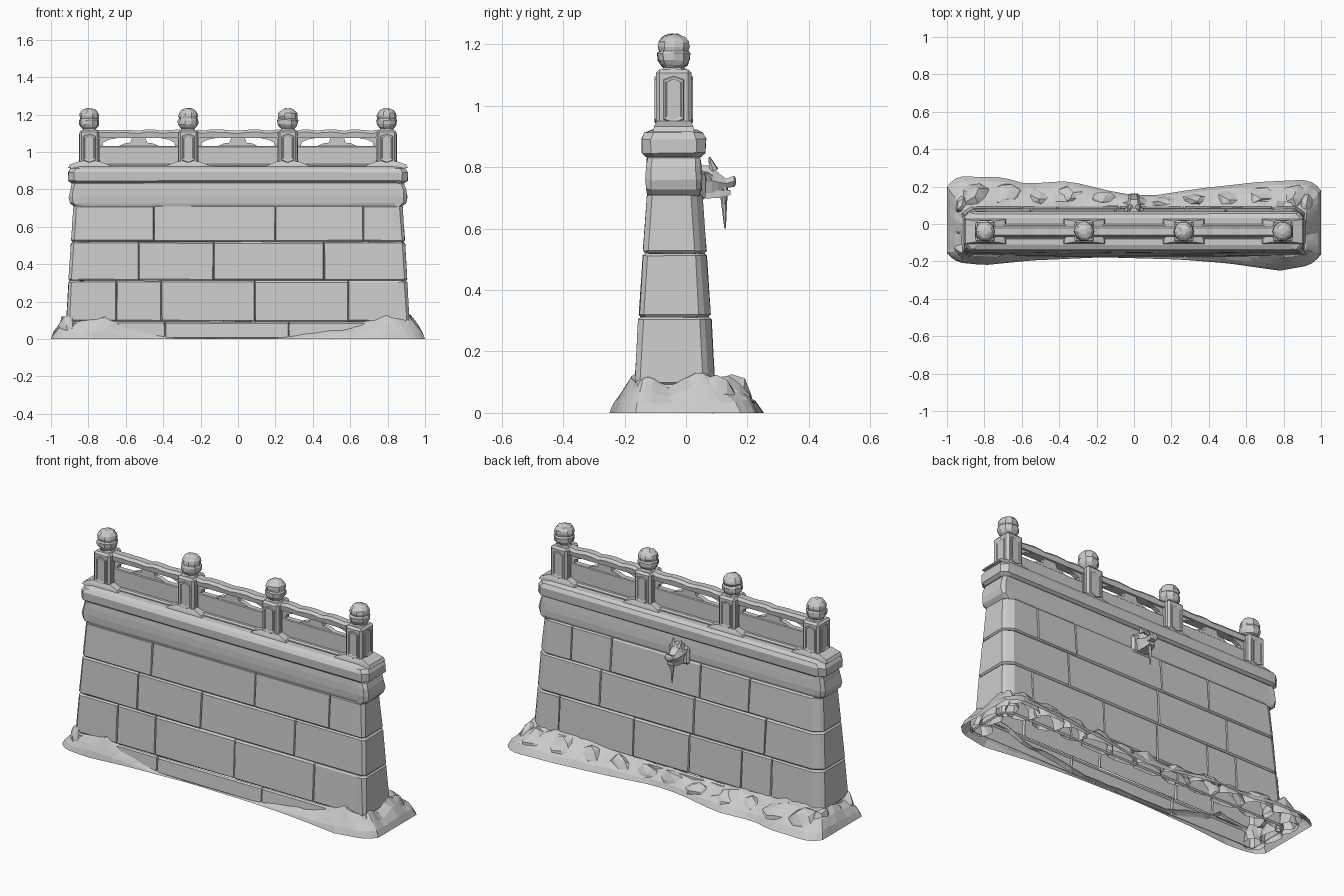
import bpy, bmesh, math, random
from mathutils import Vector, Matrix, noise

random.seed(4)
if "Cube" in bpy.data.objects:
    bpy.data.objects.remove(bpy.data.objects["Cube"])

stone = bpy.data.materials.new("pale_grey_stone")
stone.use_nodes = True
stone.diffuse_color = (0.6, 0.6, 0.6, 1)
stone.node_tree.nodes["Principled BSDF"].inputs["Base Color"].default_value = (0.6, 0.6, 0.6, 1)
CY = -0.04  # centre line of the wall


def finish(name, bm, bevel=0.0, jitter=0.0):
    for v in bm.verts:
        v.co += Vector([random.uniform(-jitter, jitter) for _ in range(3)])
    bmesh.ops.recalc_face_normals(bm, faces=bm.faces)
    mesh = bpy.data.meshes.new(name)
    bm.to_mesh(mesh)
    bm.free()
    mesh.materials.append(stone)
    ob = bpy.data.objects.new(name, mesh)
    bpy.context.collection.objects.link(ob)
    if bevel:
        mod = ob.modifiers.new("worn_edges", "BEVEL")
        mod.width, mod.segments, mod.limit_method = bevel, 1, "ANGLE"


def loft(name, rings, bottom=True, top=True, **kw):
    bm = bmesh.new()
    loops = [[bm.verts.new(p) for p in ring] for ring in rings]
    n = len(loops[0])
    for a, b in zip(loops, loops[1:]):
        for i in range(n):
            j = (i + 1) % n
            bm.faces.new((a[i], a[j], b[j], b[i]))
    if bottom:
        bm.faces.new(loops[0])
    if top:
        bm.faces.new(loops[-1])
    finish(name, bm, **kw)


def box(name, lo, hi, **kw):
    corners = [(0, 0), (1, 0), (1, 1), (0, 1)]
    rings = [[((lo[0], hi[0])[i], (lo[1], hi[1])[j], z) for i, j in corners] for z in (lo[2], hi[2])]
    loft(name, rings, **kw)


# Plan outline, notched where two blocks meet; the back stands proud of its corners
def outline(hx, hy, z, front=(), back=(), c=0.016, proud=0.0, w=0.004, d=0.012):
    pts = []
    for sign, seams in ((-1, sorted(front)), (1, sorted(back, reverse=True))):
        step = proud if sign > 0 else 0
        edge, face = sign * (hy - step), sign * (hy + step * 0.5)
        pts += [(sign * (hx - c), edge), (sign * (hx - 0.05), face)]
        for s in seams:
            pts += [(s + sign * w, face), (s, face - sign * d), (s - sign * w, face)]
        pts += [(-sign * (hx - 0.05), face), (-sign * (hx - c), edge),
                (-sign * hx, edge - sign * c), (-sign * hx, -sign * (hy - c - (proud - step)))]
    return [(x, y + CY, z) for x, y in pts]


def course(name, z0, z1, low, high, front, back, e=0.008, **caps):
    rings = []
    for z, inset in ((z0, e), (z0 + e, 0), (z1 - e, 0), (z1, e)):
        t = (z - z0) / (z1 - z0)
        hx, hy = [a + (b - a) * t - inset for a, b in zip(low, high)]
        rings.append(outline(hx, hy, z, front, back, proud=0.014))
    loft(name, rings, jitter=0.0015, **caps)


# Masonry courses, from the ground up; the base is hollow
course("footing_course", 0, 0.092, (0.93, 0.138), (0.92, 0.13), (-0.39, 0.27), (0.5, -0.2), bottom=False, top=False)
course("lower_course", 0.092, 0.312, (0.918, 0.127), (0.905, 0.115),
       (-0.65, -0.41, 0.09, 0.59), (0.74, 0.27, -0.08, -0.41, -0.6), bottom=False)
course("middle_course", 0.312, 0.52, (0.906, 0.113), (0.893, 0.1), (-0.53, -0.13, 0.46), (0.49, -0.1, -0.55))
course("upper_course", 0.52, 0.715, (0.893, 0.1), (0.88, 0.086), (-0.45, 0.2, 0.67), (0.68, 0.43, -0.13, -0.44))

# Cornice and coping stones
profile = [(0.708, 0.876, 0.083), (0.726, 0.898, 0.089), (0.76, 0.904, 0.091), (0.8, 0.897, 0.089),
           (0.832, 0.888, 0.086), (0.838, 0.875, 0.078)]
loft("cornice", [outline(hx, hy, z) for z, hx, hy in profile], jitter=0.003)
profile = [(0.834, 0.89, 0.088), (0.846, 0.908, 0.103), (0.892, 0.908, 0.105), (0.912, 0.895, 0.095), (0.922, 0.87, 0.072)]
loft("coping", [outline(hx, hy, z, c=0.03) for z, hx, hy in profile], jitter=0.002)


# Eight-sided upright panel outline, used for the post decoration
def panel_ring(half_w, half_h, cut):
    return [(-half_w, cut - half_h), (0, -half_h), (half_w, cut - half_h),
            (half_w, half_h - cut), (0, half_h), (-half_w, half_h - cut)]


# Balustrade posts with framed panels and domed finials
def post(x):
    bm = bmesh.new()
    bmesh.ops.create_cube(bm, size=1, matrix=Matrix.Translation((x, CY, 1.016)) @ Matrix.Diagonal((0.104, 0.116, 0.204, 1)))
    bmesh.ops.bevel(bm, geom=bm.edges[:], offset=0.011, segments=1, affect="EDGES")
    finish("post", bm)
    for k in range(4):
        turn = Matrix.Translation((x, CY, 1.02)) @ Matrix.Rotation(k * math.pi / 2, 4, "Z")
        out = 0.052 if k % 2 else 0.058
        steps = [(0.034, 0.078, -0.002), (0.031, 0.075, 0.004), (0.026, 0.07, 0.004), (0.022, 0.066, 0.001)]
        loft("post_panel", [[turn @ Vector((px, -out - rise, pz)) for px, pz in panel_ring(w, h, 0.012)]
                            for w, h, rise in steps], bottom=False)
    profile = [(1.112, 0.044), (1.124, 0.034), (1.134, 0.046), (1.148, 0.054), (1.17, 0.055), (1.178, 0.05),
               (1.192, 0.053), (1.208, 0.05), (1.224, 0.037), (1.233, 0.016)]
    ring = lambda z, r: [(x + r * math.cos(k * math.tau / 10), CY + r * math.sin(k * math.tau / 10), z) for k in range(10)]
    loft("finial", [ring(z, r) for z, r in profile], jitter=0.0025)
    # sloped foot around the post
    foot = [(0.915, 0.115, 0.068), (0.932, 0.105, 0.064), (0.95, 0.055, 0.056)]
    loft("post_foot", [[(x + sx * hx, CY + sy * hy, z) for sx, sy in ((-1, -1), (1, -1), (1, 1), (-1, 1))]
                       for z, hx, hy in foot])


posts = [-0.795, -0.266, 0.266, 0.795]
for x in posts:
    post(x)

# Rails, panels and small brackets in each bay
for a, b in zip(posts, posts[1:]):
    mid, half = (a + b) / 2, (b - a) / 2 - 0.045
    box("bottom_rail", (mid - half, CY - 0.04, 0.915), (mid + half, CY + 0.04, 0.936), bevel=0.008)
    box("panel", (mid - half, CY - 0.018, 0.93), (mid + half, CY + 0.018, 1.032), bevel=0.004)
    rings = []
    for k in range(13):
        x = mid - half + 2 * half * k / 12
        dz = random.uniform(-0.006, 0.003)
        rings.append([(x, CY + y, z) for y, z in ((-0.026, 1.076), (0.026, 1.076), (0.03, 1.104 + dz),
                                                  (0.018, 1.118 + dz), (-0.018, 1.118 + dz), (-0.03, 1.104 + dz))])
    loft("top_rail", rings)
    # scroll-like fillers that shape the openings
    shapes = [[(-0.11, 1.03), (0.11, 1.03), (0.075, 1.046), (0.045, 1.05), (0.035, 1.08),
               (-0.035, 1.08), (-0.045, 1.05), (-0.075, 1.046)]]
    shapes += [[(s * half, 1.03), (s * (half - 0.025), 1.03), (s * (half - 0.03), 1.052), (s * (half - 0.06), 1.066),
                (s * (half - 0.13), 1.08), (s * half, 1.08)] for s in (-1, 1)]
    for shape in shapes:
        loft("bracket", [[(mid + x, CY + y, z) for x, z in shape] for y in (-0.014, 0.014)])

# Beast-head water spout on the back, with an icicle
box("spout_plate", (-0.06, 0.03, 0.69), (0.06, 0.064, 0.79), bevel=0.012)
sections = [(0.05, 0.042, 0.7, 0.805), (0.085, 0.042, 0.708, 0.805), (0.105, 0.036, 0.72, 0.782),
            (0.13, 0.03, 0.732, 0.762), (0.157, 0.028, 0.736, 0.772), (0.163, 0.02, 0.745, 0.763)]
loft("spout_head", [[(-w, y, (lo + hi) / 2), (-w * 0.6, y, lo), (w * 0.6, y, lo), (w, y, (lo + hi) / 2),
                     (w * 0.6, y, hi), (-w * 0.6, y, hi)] for y, w, lo, hi in sections])
loft("spout_jaw", [[(-w, y, z - t), (w, y, z - t), (w, y, z + t), (-w, y, z + t)]
                   for y, w, z, t in ((0.06, 0.03, 0.712, 0.014), (0.11, 0.026, 0.712, 0.012), (0.145, 0.018, 0.718, 0.008))])


def spike(name, base, tip, r):
    base, tip = Vector(base), Vector(tip)
    axis = tip - base
    bm = bmesh.new()
    bmesh.ops.create_cone(bm, cap_ends=True, segments=6, radius1=r, radius2=r * 0.2, depth=axis.length,
                          matrix=Matrix.Translation((base + tip) / 2) @ axis.to_track_quat("Z", "Y").to_matrix().to_4x4())
    finish(name, bm, jitter=0.001)


for s in (-1, 1):
    spike("spout_horn", (s * 0.02, 0.09, 0.79), (s * 0.026, 0.076, 0.832), 0.016)
    spike("spout_ear", (s * 0.034, 0.075, 0.765), (s * 0.055, 0.062, 0.785), 0.016)
spike("icicle", (0, 0.122, 0.735), (0, 0.127, 0.6), 0.014)
spike("small_icicle", (0.016, 0.128, 0.735), (0.016, 0.128, 0.68), 0.007)

# Drifted earth around the foot of the wall: reach and height along x
BACK_REACH = [(-1, 0.255), (-0.7, 0.25), (-0.58, 0.215), (-0.35, 0.23), (-0.08, 0.165), (0.09, 0.15),
              (0.35, 0.19), (0.67, 0.225), (0.88, 0.235), (1, 0.23)]
FRONT_REACH = [(-1, 0.2), (-0.8, 0.22), (-0.55, 0.195), (-0.17, 0.178), (0.25, 0.19), (0.5, 0.21), (0.78, 0.25), (1, 0.21)]
BACK_HEIGHT = [(-1, 0.12), (-0.6, 0.11), (-0.1, 0.085), (0.3, 0.1), (0.6, 0.12), (1, 0.13)]
FRONT_HEIGHT = [(-1, 0.1), (-0.78, 0.12), (-0.55, 0.055), (-0.38, 0.012), (0.24, 0.012), (0.4, 0.04), (0.65, 0.06), (0.88, 0.13), (1, 0.11)]


def along(table, x):
    for (x0, v0), (x1, v1) in zip(table, table[1:]):
        if x <= x1:
            return v0 + (v1 - v0) * (x - x0) / (x1 - x0)
    return table[-1][1]


N = 84
rings = [[] for _ in range(5)]
for k in range(N):
    t = (k + 0.5) * math.tau / N
    sx, sy = math.cos(t), math.sin(t)
    ux = max(-1, min(1, sx * 1.06))
    ux = math.copysign(1 - (1 - abs(ux)) ** 1.1, ux)
    uy = math.copysign(min(1, abs(sy) / 0.5) ** 0.6, sy)
    back = sy > 0
    out = Vector((ux, uy * along(BACK_REACH if back else FRONT_REACH, ux), 0))
    inner = Vector((ux * 0.89, CY + uy * 0.115, 0))
    h = along(BACK_HEIGHT if back else FRONT_HEIGHT, ux)
    for ring, (f, g) in zip(rings, ((0, 0), (0.14, 0.3), (0.4, 0.58), (0.7, 0.85), (1, 1))):
        p = out.lerp(inner, f)
        lump = 1 + 0.35 * noise.noise(p * 12) if f else 1
        ring.append((p.x, p.y, h * g * lump))
loft("earth_mound", rings, bottom=False, top=False)


# Open-bottomed rocks piled on the mound
def rock(x, y, rx, ry, h):
    bm = bmesh.new()
    bmesh.ops.create_icosphere(bm, subdivisions=2, radius=1)
    bmesh.ops.delete(bm, geom=[f for f in bm.faces if f.calc_center_median().z < -0.1], context="FACES")
    shift = Vector([random.uniform(0, 50) for _ in range(3)])
    for v in bm.verts:
        p = v.co * (1 + 0.3 * noise.noise(v.co * 1.3 + shift))
        v.co = (x + p.x * rx, y + p.y * ry, max(0.002, p.z * h))
    finish("rock", bm)


for k in range(11):
    x = -0.85 + k * 0.17
    reach = along(BACK_REACH, x)
    rock(x, 0.07 + (reach - 0.07) * 0.42, random.uniform(0.08, 0.11), (reach - 0.07) * 0.45,
         along(BACK_HEIGHT, x) + random.uniform(-0.015, 0.01))
for s in (-1, 1):
    rock(s * 0.9, -0.13, 0.06, 0.06, 0.125)
    rock(s * 0.92, -0.02, 0.045, 0.07, 0.09)
    rock(s * 0.92, 0.1, 0.05, 0.07, 0.13)
